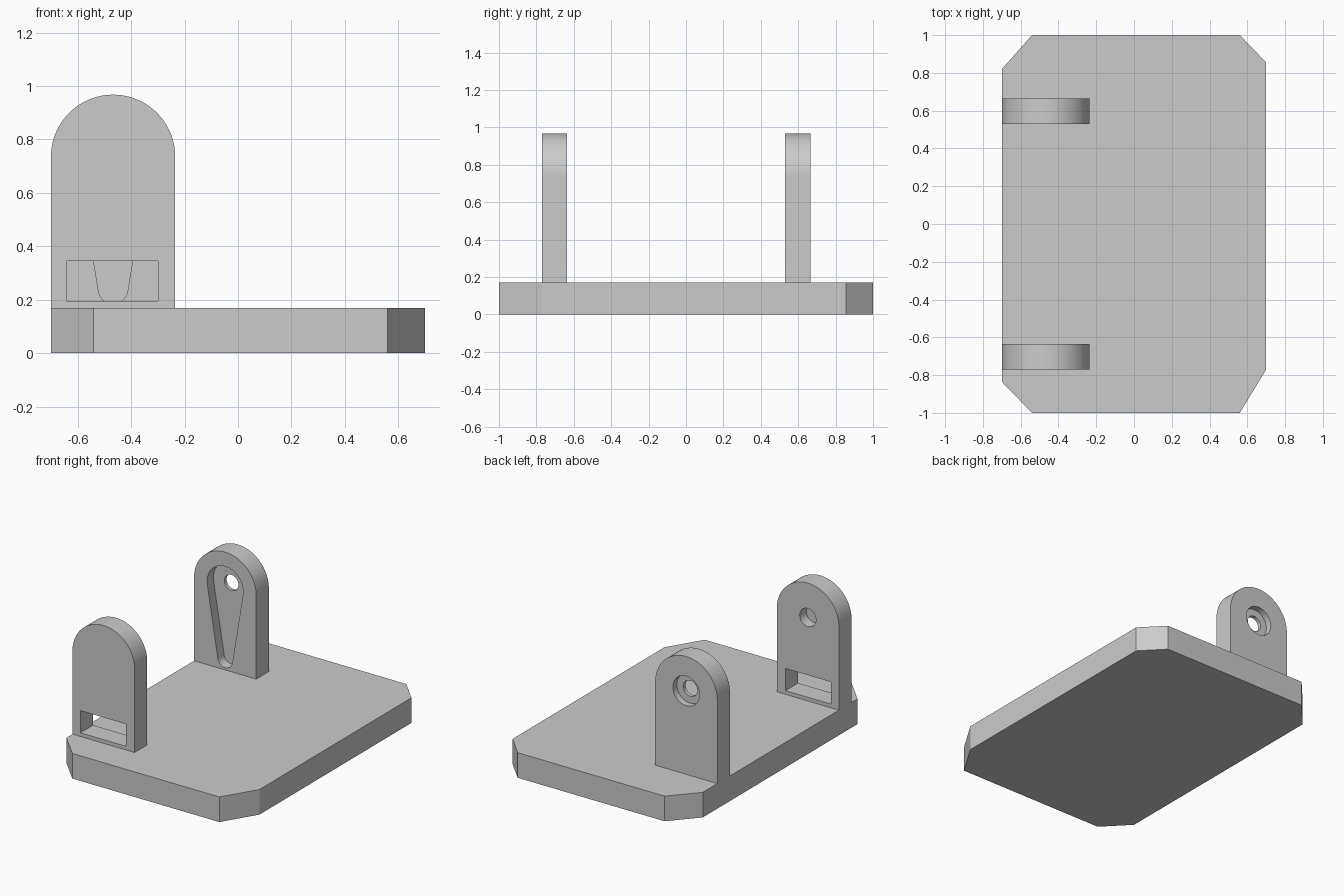
import bpy
import bmesh
from math import sin, cos, pi, asin
from mathutils import Vector

cube = bpy.data.objects.get("Cube")
if cube:
    bpy.data.objects.remove(cube, do_unlink=True)

grey = bpy.data.materials.new("light grey")
grey.use_nodes = True
colour = (0.6, 0.6, 0.6, 1)
grey.diffuse_color = colour
grey.node_tree.nodes["Principled BSDF"].inputs["Base Color"].default_value = colour

BASE_TOP = 0.17
CX, CZ, R = -0.4675, 0.735, 0.2325    # centre and radius of the rounded tab top


def prism(name, outline, start, depth):
    """Extrude a closed outline of 3D points from start by the depth vector."""
    bm = bmesh.new()
    face = bm.faces.new([bm.verts.new(Vector(p) + Vector(start)) for p in outline])
    new = bmesh.ops.extrude_face_region(bm, geom=[face])["geom"]
    bmesh.ops.translate(bm, vec=depth, verts=[v for v in new if isinstance(v, bmesh.types.BMVert)])
    bmesh.ops.recalc_face_normals(bm, faces=bm.faces)
    mesh = bpy.data.meshes.new(name)
    bm.to_mesh(mesh)
    bm.free()
    mesh.materials.append(grey)
    obj = bpy.data.objects.new(name, mesh)
    bpy.context.collection.objects.link(obj)
    return obj


def prism_y(name, outline, y0, y1):
    return prism(name, [(x, 0, z) for x, z in outline], (0, y0, 0), (0, y1 - y0, 0))


def arc(z, r, a0, a1, n=32):
    return [(CX + r * cos(a0 + (a1 - a0) * i / n), z + r * sin(a0 + (a1 - a0) * i / n))
            for i in range(n + 1)]


def circle(r):
    return arc(CZ, r, 0, 2 * pi, 40)[:-1]


def cut(obj, cutters):
    """Subtract the cutters, bake the result and remove the helpers."""
    for c in cutters:
        c.hide_render = True
        mod = obj.modifiers.new("cut", 'BOOLEAN')
        mod.operation, mod.solver, mod.object = 'DIFFERENCE', 'EXACT', c
    graph = bpy.context.evaluated_depsgraph_get()
    mesh = bpy.data.meshes.new_from_object(obj.evaluated_get(graph))
    obj.modifiers.clear()
    obj.data = mesh
    for c in cutters:
        bpy.data.objects.remove(c, do_unlink=True)
    bpy.ops.object.select_all(action='DESELECT')
    obj.select_set(True)
    bpy.context.view_layer.objects.active = obj
    bpy.ops.object.shade_smooth_by_angle(angle=pi / 6)


# Base plate with uneven clipped corners
corners = [(-0.54, -1), (0.56, -1), (0.7, -0.77), (0.7, 0.855),
           (0.56, 1), (-0.54, 1), (-0.7, 0.82), (-0.7, -0.835)]
prism("base_plate", [(x, y, 0) for x, y in corners], (0, 0, 0), (0, 0, BASE_TOP))

# Upright tabs with rounded tops
tab = [(CX - R, BASE_TOP), (CX + R, BASE_TOP)] + arc(CZ, R, 0, pi, 48)
front_tab = prism_y("front_tab", tab, -0.77, -0.635)
back_tab = prism_y("back_tab", tab, 0.53, 0.665)

# Front tab: slot right through, blind hole on the inner face
slot = [(-0.64, 0.195), (-0.3, 0.195), (-0.3, 0.345), (-0.64, 0.345)]
cut(front_tab, [prism_y("slot_cutter", slot, -0.9, -0.5),
                prism_y("blind_hole_cutter", circle(0.061), -0.705, -0.5)])

# Back tab: tapered pocket inside, small through hole, counterbore outside
low_z, low_r, high_r = 0.24, 0.055, 0.135
tilt = asin((high_r - low_r) / (CZ - low_z))
pocket = arc(CZ, high_r, -tilt, pi + tilt) + arc(low_z, low_r, pi + tilt, 2 * pi - tilt)
cut(back_tab, [prism_y("pocket_cutter", pocket, 0.4, 0.597),
               prism_y("through_hole_cutter", circle(0.053), 0.45, 0.8),
               prism_y("counterbore_cutter", circle(0.1), 0.622, 0.75)])
